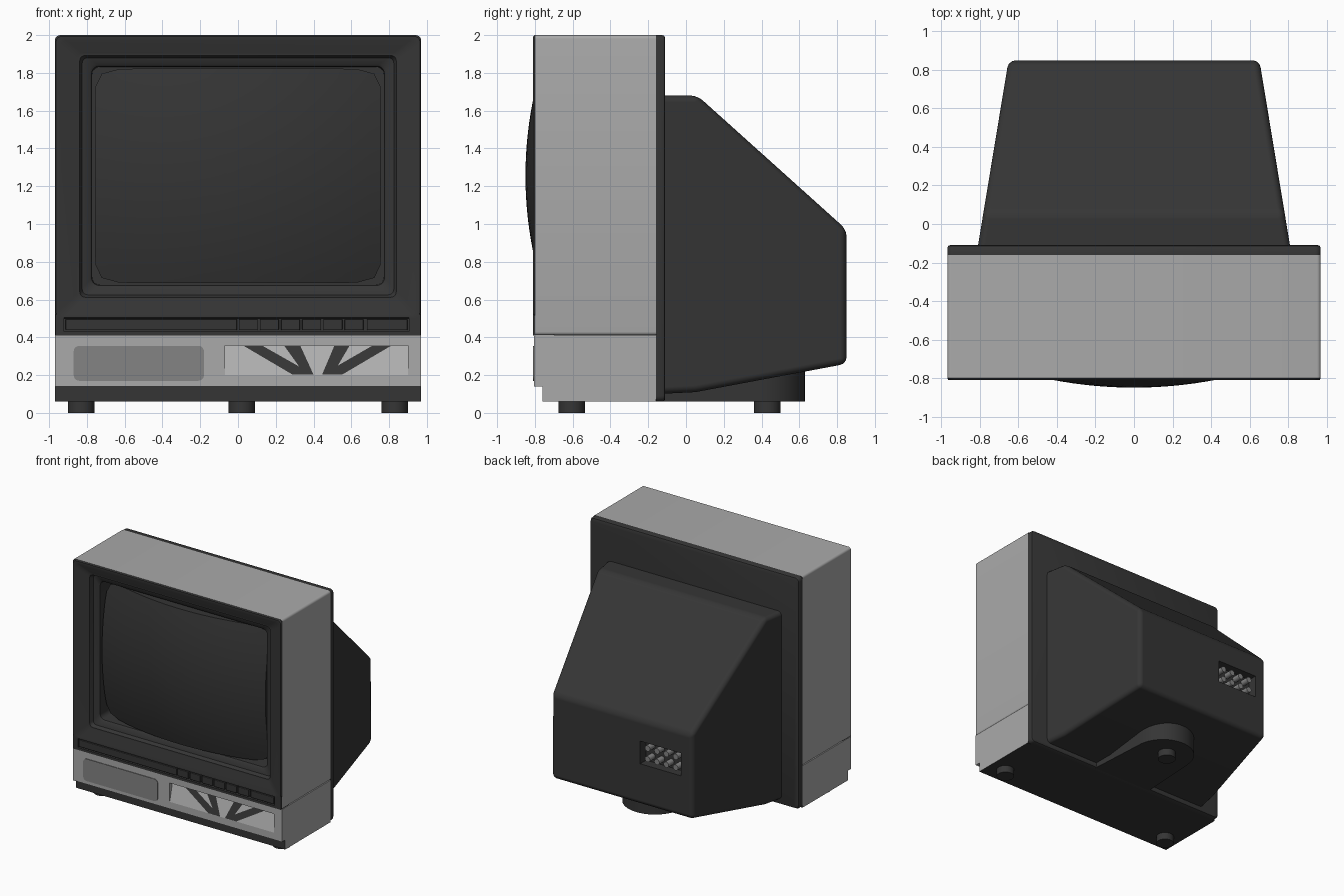
import bpy, bmesh, math
from mathutils import Vector

if "Cube" in bpy.data.objects:
    bpy.data.objects.remove(bpy.data.objects["Cube"])


def material(name, v):
    m = bpy.data.materials.new(name)
    m.use_nodes = True
    m.diffuse_color = (v, v, v, 1)
    m.node_tree.nodes["Principled BSDF"].inputs["Base Color"].default_value = (v, v, v, 1)
    return m


dark = material("charcoal plastic", 0.036)
glass = material("dark glass", 0.034)
light = material("light grey plastic", 0.4)
panel = material("pale grey panel", 0.44)
mid = material("mid grey grille", 0.23)


def finish(name, bm, mats, smooth=True):
    bmesh.ops.recalc_face_normals(bm, faces=bm.faces)
    me = bpy.data.meshes.new(name)
    bm.to_mesh(me)
    bm.free()
    ob = bpy.data.objects.new(name, me)
    bpy.context.collection.objects.link(ob)
    for m in mats:
        me.materials.append(m)
    if smooth:
        bpy.ops.object.select_all(action='DESELECT')
        ob.select_set(True)
        bpy.context.view_layer.objects.active = ob
        bpy.ops.object.shade_smooth_by_angle(angle=math.radians(35))
    return ob


def loft(name, rings, mat, cap_last=False, cap_first=False):
    bm = bmesh.new()
    loops = [[bm.verts.new(p) for p in r] for r in rings]
    for a, b in zip(loops, loops[1:]):
        for i in range(len(a)):
            j = (i + 1) % len(a)
            bm.faces.new((a[i], a[j], b[j], b[i]))
    if cap_last:
        bm.faces.new(loops[-1])
    if cap_first:
        bm.faces.new(loops[0])
    return finish(name, bm, [mat])


def box(name, x, y, z, mats, bevel=0.0):
    bm = bmesh.new()
    bmesh.ops.create_cube(bm, size=1)
    for v in bm.verts:
        v.co = [r[0] + (c + 0.5) * (r[1] - r[0]) for c, r in zip(v.co, (x, y, z))]
    ob = finish(name, bm, mats, False)
    if bevel:
        add_bevel(ob, bevel)
    return ob


def add_bevel(ob, width, segments=3):
    b = ob.modifiers.new("rounded edges", 'BEVEL')
    b.width, b.segments = width, segments
    for p in ob.data.polygons:
        p.use_smooth = True
    b.harden_normals = True


def cut(ob, cutter):
    m = ob.modifiers.new("recess", 'BOOLEAN')
    m.operation, m.object, m.solver = 'DIFFERENCE', cutter, 'EXACT'
    cutter.hide_render = True
    cutter.hide_set(True)


def prism(name, outline, half_width, mats):
    """Side outline of (y, z) points widened to +-half_width(y)."""
    bm = bmesh.new()
    sides = [[bm.verts.new((s * half_width(y), y, z)) for y, z in outline] for s in (-1, 1)]
    n = len(outline)
    for i in range(n):
        j = (i + 1) % n
        bm.faces.new((sides[0][i], sides[0][j], sides[1][j], sides[1][i]))
    for s in sides:
        bm.faces.new(s)
    return finish(name, bm, mats, False)


def rounded(hw, z0, z1, r, y):
    pts = []
    for k, (cx, cz) in enumerate(((hw - r, z1 - r), (r - hw, z1 - r), (r - hw, z0 + r), (hw - r, z0 + r))):
        for i in range(6):
            a = math.pi / 2 * (k + i / 5)
            pts.append((cx + r * math.cos(a), y, cz + r * math.sin(a)))
    return pts


def cylinder(name, loc, radius, depth, mat, axis='Z'):
    bpy.ops.mesh.primitive_cylinder_add(vertices=32, radius=radius, depth=depth, location=loc,
                                        rotation=(math.pi / 2 if axis == 'Y' else 0, 0, 0))
    ob = bpy.context.object
    ob.name = name
    ob.data.materials.append(mat)
    bpy.ops.object.shade_smooth_by_angle(angle=math.radians(35))


# Cabinet: light sleeve, dark back plate, base with light sides
loft("cover", [rounded(0.97, 0.41, 2, 0.02, y) for y in (-0.8, -0.16)], light)
loft("back_plate", [rounded(0.97, 0.06, 2, 0.03, -0.16), rounded(0.97, 0.06, 2, 0.03, -0.125),
                    rounded(0.965, 0.065, 1.995, 0.03, -0.114), rounded(0.955, 0.075, 1.985, 0.03, -0.11)],
     dark, cap_last=True, cap_first=True)
base = box("base", (-0.97, 0.97), (-0.76, -0.16), (0.06, 0.14), [dark, light])
for p in base.data.polygons:
    p.material_index = int(abs(p.normal.x) > 0.5)

# Front bezel stepping in towards the screen
loft("bezel", [rounded(0.97, 0.5, 2, 0.03, -0.8), rounded(0.963, 0.505, 1.993, 0.03, -0.81),
               rounded(0.94, 0.52, 1.97, 0.03, -0.81), rounded(0.85, 0.6, 1.905, 0.03, -0.77),
               rounded(0.838, 0.612, 1.893, 0.03, -0.77), rounded(0.825, 0.625, 1.88, 0.03, -0.74),
               rounded(0.785, 0.665, 1.845, 0.04, -0.73), rounded(0.775, 0.675, 1.835, 0.04, -0.72),
               rounded(0.772, 0.678, 1.832, 0.04, -0.58)], dark, cap_last=True)


# Bulging screen
def screen_ring(k, back=None):
    pts = []
    for i in range(72):
        a = math.tau * i / 72
        c, s = math.cos(a), math.sin(a)
        r = k * (abs(c) ** 14 + abs(s) ** 14) ** (-1 / 14)
        x, z = 0.758 * r * c, 0.568 * r * s
        y = -0.85 + 0.225 * x * x + 0.25 * z * z
        pts.append((x, back or y, 1.255 + z))
    return pts


loft("screen", [screen_ring(k / 12) for k in range(1, 13)] + [screen_ring(1, -0.58)], glass, cap_first=True)

# Control strip with a slot of buttons
strip = box("control_strip", (-0.965, 0.965), (-0.81, -0.7), (0.41, 0.52), [dark])
cut(strip, box("slot_cutter", (-0.92, 0.905), (-0.9, -0.78), (0.43, 0.505), [dark]))
spans = [(-0.912, -0.005)] + [(0.004 + 0.112 * i, 0.104 + 0.112 * i) for i in range(6)] + [(0.682, 0.897)]
for i, span in enumerate(spans):
    box(f"button_{i + 1}", span, (-0.808, -0.77), (0.438, 0.497), [dark], 0.004)

# Lower light panel with grille and a sloped recess
front = box("lower_panel", (-0.97, 0.97), (-0.805, -0.16), (0.14, 0.412), [light])
wedge = prism("recess_cutter", [(-0.83, 0.2), (-0.805, 0.2), (-0.765, 0.357), (-0.83, 0.357)],
              lambda y: 0.485, [panel])
wedge.location.x = 0.415
cut(front, wedge)
loft("grille", [[(x - 0.525, y, z) for x, _, z in rounded(0.345, 0.17, 0.355, 0.03, 0)]
                for y in (-0.804, -0.81)], mid, cap_last=True)


def slope(z):
    return -0.805 + 0.04 * (z - 0.2) / 0.157


# Pale liner and fanned dark stripes lying on the slope
def plate(name, bottom, top, z0, z1, lift, mat):
    bm = bmesh.new()
    corners = [(bottom[0], z0), (bottom[1], z0), (top[1], z1), (top[0], z1)]
    bm.faces.new([bm.verts.new((x, slope(z) - lift, z)) for x, z in corners])
    for f in bm.faces:
        f.normal_update()
        if f.normal.y > 0:
            f.normal_flip()
    me = bpy.data.meshes.new(name)
    bm.to_mesh(me)
    bm.free()
    me.materials.append(mat)
    bpy.context.collection.objects.link(bpy.data.objects.new(name, me))


plate("recess_liner", (-0.07, 0.9), (-0.07, 0.9), 0.2, 0.357, 0.001, panel)
stripes = [((0.29, 0.4), (0.03, 0.13)), ((0.355, 0.4), (0.245, 0.33)),
           ((0.445, 0.5), (0.51, 0.59)), ((0.445, 0.55), (0.71, 0.81))]
for i, (low, high) in enumerate(stripes):
    plate(f"stripe_{i + 1}", low, high, 0.202, 0.355, 0.004, dark)

# Tapered rear housing
rear = prism("rear_housing", [(-0.15, 0.1), (-0.15, 1.68), (0.06, 1.68), (0.85, 0.97), (0.85, 0.26), (0.05, 0.11)],
             lambda y: 0.81 - 0.165 * (y + 0.11), [dark])
add_bevel(rear, 0.035)
cut(rear, box("socket_cutter", (-0.55, -0.17), (0.77, 0.95), (0.6, 0.79), [dark]))
for row in (0.65, 0.74):
    for i in range(4):
        cylinder("socket_pin", (-0.23 - 0.087 * i, 0.8, row), 0.024, 0.08, mid, 'Y')

# Rounded support tongue and feet
tongue = [(0.28, -0.13)]
tongue += [(0.25 * math.cos(math.pi * i / 24), 0.38 + 0.25 * math.sin(math.pi * i / 24)) for i in range(25)]
tongue += [(-0.28, -0.13)]
loft("support_tongue", [[(x + 0.02, y, z) for x, y in tongue] for z in (0.06, 0.24)], dark,
     cap_last=True, cap_first=True)
for name, x, y in (("left_foot", 0.83, -0.605), ("right_foot", -0.83, -0.605), ("rear_foot", 0.02, 0.43)):
    cylinder(name, (x, y, 0.035), 0.07, 0.07, dark)
